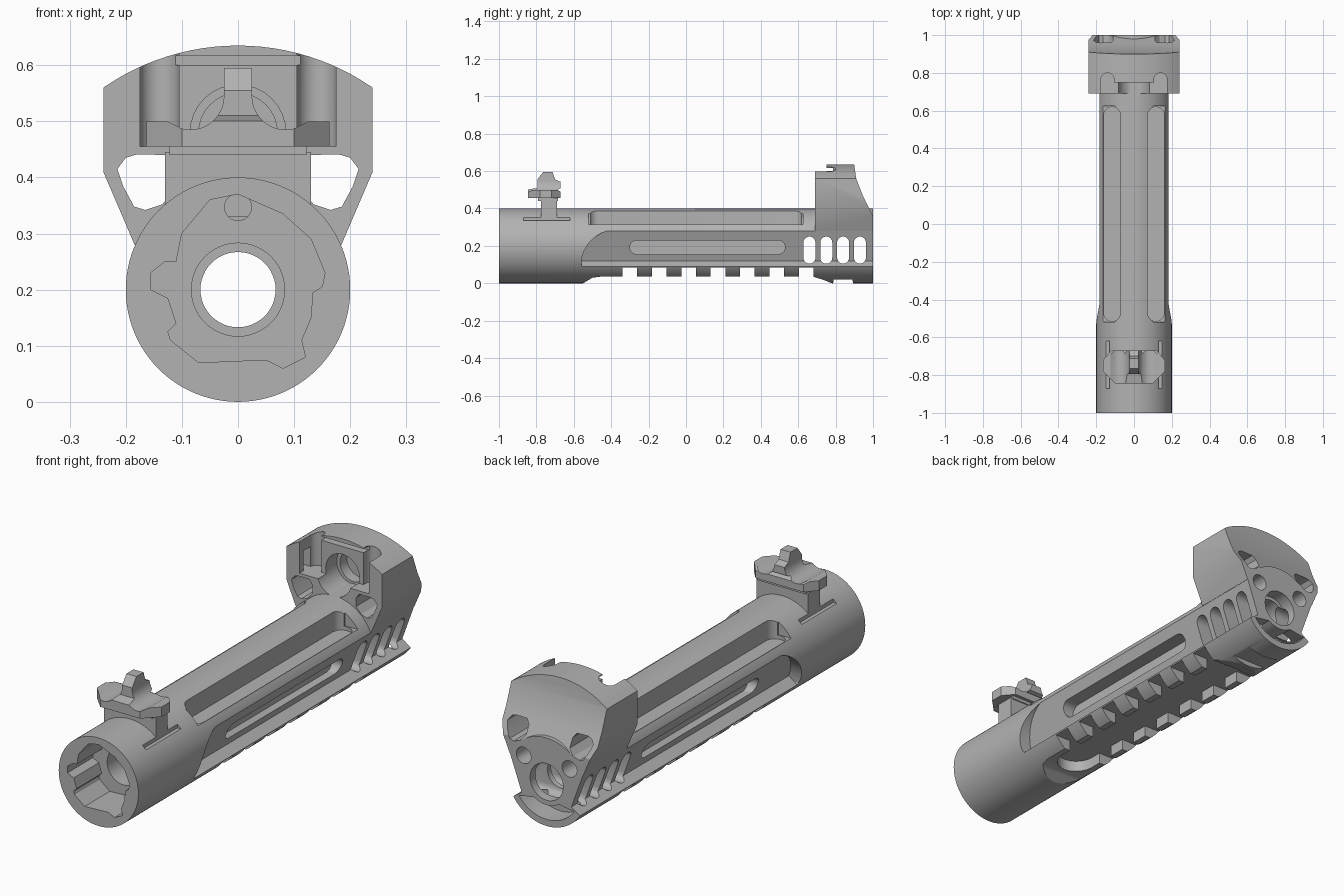
import bpy, bmesh, math
from mathutils import Vector

cube = bpy.data.objects.get("Cube")
if cube:
    bpy.data.objects.remove(cube, do_unlink=True)

grey = bpy.data.materials.new("satin_grey")
grey.use_nodes = True
GREY = (0.45, 0.45, 0.45, 1)
grey.diffuse_color = GREY
grey.node_tree.nodes["Principled BSDF"].inputs["Base Color"].default_value = GREY


def prism(name, pts, axis, a, b):
    """Closed outline swept along an axis: X takes (y,z), Y takes (x,z), Z takes (x,y)."""
    place = {"X": lambda p, d: (d, p[0], p[1]),
             "Y": lambda p, d: (p[0], d, p[1]),
             "Z": lambda p, d: (p[0], p[1], d)}[axis]
    bm = bmesh.new()
    base = bm.faces.new([bm.verts.new(place(p, a)) for p in pts])
    grown = bmesh.ops.extrude_face_region(bm, geom=[base])["geom"]
    shift = Vector(place((0, 0), b - a))
    bmesh.ops.translate(bm, vec=shift, verts=[g for g in grown if isinstance(g, bmesh.types.BMVert)])
    bmesh.ops.recalc_face_normals(bm, faces=bm.faces[:])
    mesh = bpy.data.meshes.new(name)
    bm.to_mesh(mesh)
    bm.free()
    mesh.materials.append(grey)
    ob = bpy.data.objects.new(name, mesh)
    bpy.context.collection.objects.link(ob)
    return ob


def arc(cx, cy, r, start, end, n):
    return [(cx + r * math.cos(math.radians(start + (end - start) * i / n)),
             cy + r * math.sin(math.radians(start + (end - start) * i / n))) for i in range(n + 1)]


def circle(cx, cy, r, n=32):
    return arc(cx, cy, r, 0, 360, n)[:-1]


def rect(a0, a1, b0, b1):
    return [(a0, b0), (a1, b0), (a1, b1), (a0, b1)]


def slot(a0, a1, b0, b1):
    """Capsule outline inside the given bounds."""
    w, h = a1 - a0, b1 - b0
    r = min(w, h) / 2
    if w > h:
        return arc(a1 - r, b0 + r, r, -90, 90, 10) + arc(a0 + r, b0 + r, r, 90, 270, 10)
    return arc(a0 + r, b1 - r, r, 0, 180, 10) + arc(a0 + r, b0 + r, r, 180, 360, 10)


def flip(pts):
    return [(-p[0], p[1]) for p in reversed(pts)]


def combine(ob, tool, op="DIFFERENCE"):
    mod = ob.modifiers.new("shape", "BOOLEAN")
    mod.operation, mod.solver, mod.object = op, "EXACT", tool
    deps = bpy.context.evaluated_depsgraph_get()
    mesh = bpy.data.meshes.new_from_object(ob.evaluated_get(deps))
    ob.modifiers.clear()
    ob.data = mesh
    bpy.data.objects.remove(tool, do_unlink=True)


def cut(ob, pts, axis, a, b, mirror=False):
    combine(ob, prism("cutter", pts, axis, a, b))
    if mirror and axis == "X":
        combine(ob, prism("cutter", pts, axis, -b, -a))
    elif mirror:
        combine(ob, prism("cutter", flip(pts), axis, a, b))


# Tube body
body = prism("barrel_shroud", circle(0, 0.2, 0.2, 96), "Y", -1, 1)

# Rear head: front outline trimmed by a sloping side outline
half = [(0.18, 0.27), (0.24, 0.41)]
crown = arc(0, 0.2135, 0.4215, 55.3, 124.7, 24)
head = prism("head", half + crown + flip(half), "Y", 0.69, 1)
side = [(0.6, 0.1), (1, 0.1), (1, 0.36), (0.945, 0.47), (0.91, 0.56), (0.89, 0.7), (0.6, 0.7)]
combine(head, prism("trim", side, "X", -0.5, 0.5), "INTERSECT")

# Head front pocket, guide slots, side pockets and blind socket
cut(head, rect(-0.12, 0.12, 0.6, 0.75), "Z", 0.455, 0.8)
cut(head, slot(0.105, 0.175, 0.5, 0.80), "Z", 0.455, 0.8, True)
cut(head, rect(0.15, 0.21, 0.72, 0.77), "Z", 0.455, 0.545, True)
cut(head, rect(0.74, 0.785, 0.60, 0.617), "X", -0.5, 0.5)
cut(head, circle(0, 0.48, 0.085), "Y", 0.6, 0.83)
cut(head, circle(0, 0.48, 0.07), "Y", 0.8, 0.88)
combine(body, head, "UNION")

# Undercut side grooves with a rounded start
groove = [(0.183, 0.28), (0.125, 0.12), (0.175, 0.085), (0.3, 0.085), (0.3, 0.28)]
start = arc(-0.36, 0.1, 0.2, 180, 90, 12)
start = [(y, 0.1 + (z - 0.1) * 0.95) for y, z in start]
for pts in (groove, flip(groove)):
    tool = prism("groove", pts, "Y", -0.7, 1.1)
    combine(tool, prism("trim", start + [(1.2, 0.29), (1.2, 0.05), (-0.54, 0.05)], "X", -0.5, 0.5), "INTERSECT")
    combine(body, tool)
cut(body, slot(-0.3, 0.53, 0.155, 0.23), "X", 0.10, 0.3, True)

# Long top flutes
cut(body, rect(0.1, 0.3, -0.52, 0.625), "Z", 0.315, 0.42, True)
cut(body, slot(0.072, 0.16, -0.515, 0.62), "Z", 0.298, 0.42, True)

# Bottom rail: flat, centre channel and cross notches
cut(body, [(-0.56, -0.1), (-0.55, 0), (-0.5, 0.03), (-0.46, 0.035),
           (0.68, 0.035), (0.73, 0.02), (0.78, 0), (0.79, -0.1)], "X", -0.3, 0.3)
cut(body, slot(-0.085, 0.085, -0.48, 0.69), "Z", -0.1, 0.085)
for i in range(7):
    y = -0.3 + i * 0.157
    cut(body, rect(y - 0.039, y + 0.039, -0.1, 0.085), "X", -0.3, 0.3)
cut(body, [(0.77, -0.1), (0.79, 0.02), (0.89, 0.02), (0.91, -0.1)], "X", -0.3, 0.3)

# Bore, muzzle lightening holes and lower pocket
cut(body, circle(0, 0.2, 0.067, 48), "Y", -1.1, 1.1)
cut(body, circle(0, 0.2, 0.083, 48), "Y", 0.94, 1.1)
window = [(0.2, 0.435), (0.215, 0.415), (0.205, 0.385), (0.185, 0.348),
          (0.165, 0.342), (0.135, 0.352), (0.11, 0.38), (0.11, 0.42), (0.125, 0.44), (0.18, 0.441)]
cut(body, window, "Y", 0.6, 1.1, True)
cut(body, circle(0.115, 0.29, 0.037), "Y", 0.72, 1.1, True)
cut(body, arc(0, 0.2, 0.17, 215, 325, 16) + arc(0, 0.2, 0.105, 305, 235, 10), "Y", 0.9, 1.1)

# Side vents passing straight through
for i in range(4):
    y = 0.66 + i * 0.09
    cut(body, slot(y - 0.032, y + 0.032, 0.105, 0.25), "X", -0.4, 0.4)

# Breech socket with locking lugs, stepped seat and pin hole
socket = [(0, 0.37), (0.08, 0.335), (0.13, 0.29), (0.155, 0.23), (0.15, 0.205), (0.133, 0.195),
          (0.13, 0.15), (0.113, 0.11), (0.12, 0.08), (0.08, 0.06), (0.05, 0.075), (-0.07, 0.07),
          (-0.12, 0.11), (-0.125, 0.125), (-0.11, 0.14), (-0.125, 0.185), (-0.155, 0.2),
          (-0.155, 0.23), (-0.13, 0.25), (-0.11, 0.25), (-0.1, 0.3), (-0.05, 0.36)]
cut(body, socket, "Y", -1.1, -0.82)
cut(body, circle(0, 0.2, 0.083, 48), "Y", -0.9, -0.7)
cut(body, circle(0, 0.347, 0.024), "Y", -0.9, -0.72)

# Shallow steps beside the sight
cut(body, rect(0.13, 0.3, -0.87, -0.62), "Z", 0.335, 0.5, True)

# Sight base
base = prism("sight_base", rect(-0.13, 0.13, -0.775, -0.69), "Z", 0.33, 0.445)
neck = prism("sight_neck", rect(-0.122, 0.122, -0.79, -0.685), "Z", 0.44, 0.46)

# Sight blade: front outline trimmed by plan and side outlines
right = [(0.163, 0.455), (0.163, 0.5), (0.125, 0.5), (0.1, 0.487)]
right += arc(0.085, 0.545, 0.06, 270, 180, 8) + [(0.025, 0.595)]
blade = prism("sight_blade", right + flip(right), "Y", -0.9, -0.6)
plan = [(0.163, -0.78), (0.163, -0.72), (0.12, -0.67), (0.035, -0.67)]
front = [(0.035, -0.845), (0.1, -0.845)]
combine(blade, prism("trim", front + plan + flip(front + plan), "Z", 0.4, 0.7), "INTERSECT")
outline = [(-0.85, 0.45), (-0.67, 0.45), (-0.67, 0.49), (-0.69, 0.5), (-0.665, 0.51), (-0.665, 0.54),
           (-0.7, 0.555), (-0.715, 0.6), (-0.76, 0.6), (-0.795, 0.555), (-0.795, 0.51), (-0.85, 0.5)]
combine(blade, prism("trim", outline, "X", -0.3, 0.3), "INTERSECT")

# Smooth the round surfaces, keep the machined edges crisp
for ob in (body, base, neck, blade):
    bpy.ops.object.select_all(action="DESELECT")
    ob.select_set(True)
    bpy.context.view_layer.objects.active = ob
    bpy.ops.object.shade_smooth_by_angle(angle=math.radians(25))
